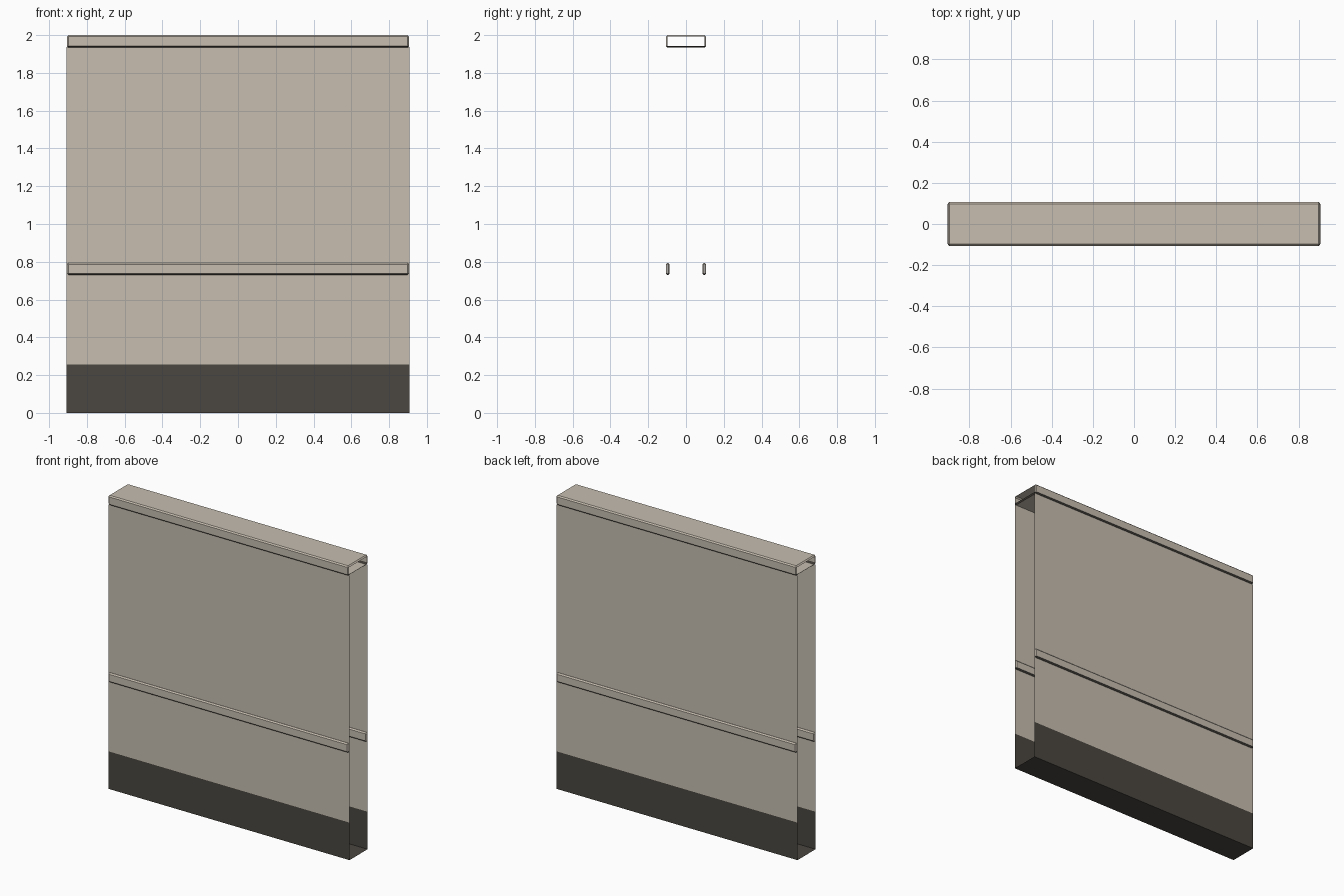
import bpy, bmesh

if "Cube" in bpy.data.objects:
    bpy.data.objects.remove(bpy.data.objects["Cube"])


def material(name, colour):
    m = bpy.data.materials.new(name)
    m.diffuse_color = (*colour, 1)
    m.use_nodes = True
    m.node_tree.nodes["Principled BSDF"].inputs["Base Color"].default_value = m.diffuse_color
    return m


PLASTER = material("beige plaster", (0.57, 0.515, 0.435))
DARK = material("dark skirting", (0.069, 0.061, 0.051))


def finish(bm, name):
    me = bpy.data.meshes.new(name)
    bm.to_mesh(me)
    bm.free()
    me.materials.append(PLASTER)
    me.materials.append(DARK)
    ob = bpy.data.objects.new(name, me)
    bpy.context.collection.objects.link(ob)
    return ob


def open_trim(name, y, z, depth, height, length=1.81, chamfer=0.008):
    """Chamfered bar with open ends and a dark lower chamfer."""
    bm = bmesh.new()
    bmesh.ops.create_cube(bm, size=1)
    for v in bm.verts:
        v.co.x *= length
        v.co.y = v.co.y * depth + y
        v.co.z = v.co.z * height + z
    bmesh.ops.bevel(bm, geom=bm.edges[:], offset=chamfer, segments=1,
                    affect='EDGES')
    bm.normal_update()
    ends = [f for f in bm.faces if abs(f.normal.x) > 0.99]
    bmesh.ops.delete(bm, geom=ends, context='FACES')
    for f in bm.faces:
        f.material_index = 1 if -0.95 < f.normal.z < -0.3 else 0
    return finish(bm, name)


# Wall shell: two faces joined by the underside, ends open
HALF_X, HALF_Y, SKIRT, TOP = 0.907, 0.097, 0.255, 1.936
profile = [(-HALF_Y, TOP), (-HALF_Y, SKIRT), (-HALF_Y, 0),
           (HALF_Y, 0), (HALF_Y, SKIRT), (HALF_Y, TOP)]
bm = bmesh.new()
left = [bm.verts.new((-HALF_X, y, z)) for y, z in profile]
right = [bm.verts.new((HALF_X, y, z)) for y, z in profile]
for i in range(len(profile) - 1):
    f = bm.faces.new((left[i], left[i + 1], right[i + 1], right[i]))
    f.material_index = 1 if f.calc_center_median().z < SKIRT else 0
finish(bm, "wall_shell")

# Top cap and a rail on each face
open_trim("top_cap", 0, 1.967, 0.212, 0.066)
for side, y in (("front", -HALF_Y), ("back", HALF_Y)):
    open_trim(side + "_rail", y, 0.762, 0.02, 0.064)
